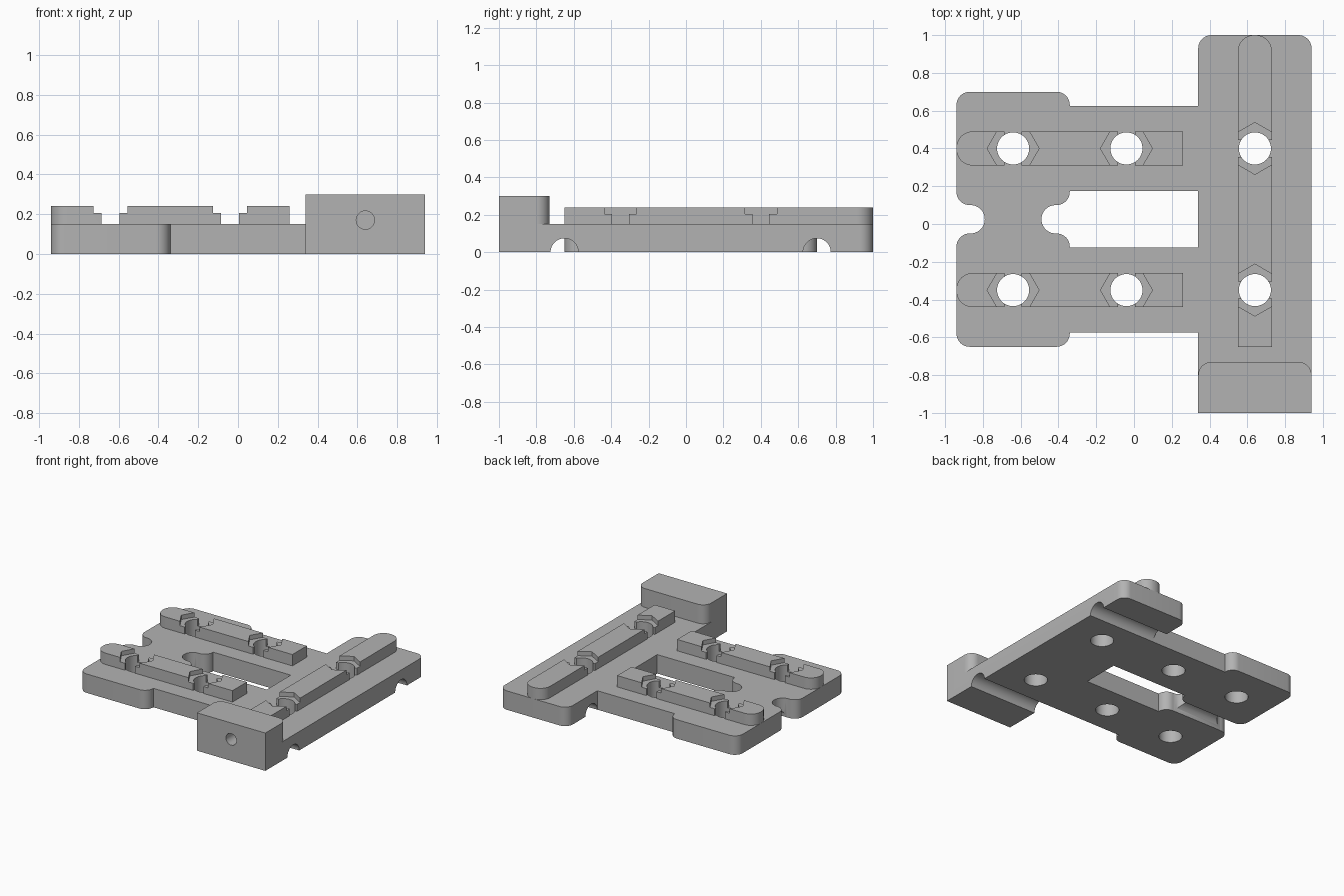
import bpy, bmesh, math
from mathutils import Vector, Matrix

cube = bpy.data.objects.get("Cube")
if cube:
    bpy.data.objects.remove(cube, do_unlink=True)

grey = bpy.data.materials.new("plain grey")
grey.use_nodes = True
COLOUR = (0.45, 0.45, 0.45, 1)
grey.diffuse_color = COLOUR
grey.node_tree.nodes["Principled BSDF"].inputs["Base Color"].default_value = COLOUR

TOP = 0.15        # plate thickness
RAIL_TOP = 0.24
BOLTS = [(x, y) for x in (-0.64, -0.04, 0.64) for y in (-0.35, 0.40)]


def outline(corners, steps=10):
    """Right-angled outline; a third value in a corner is its fillet radius."""
    pts = []
    n = len(corners)
    for i, c in enumerate(corners):
        p = Vector(c[:2])
        r = c[2] if len(c) > 2 else 0
        if not r:
            pts.append(p)
            continue
        a = (Vector(corners[i - 1][:2]) - p).normalized()
        b = (Vector(corners[(i + 1) % n][:2]) - p).normalized()
        centre = p + (a + b) * r
        for k in range(steps + 1):
            t = math.pi / 2 * k / steps
            pts.append(centre - (b * math.cos(t) + a * math.sin(t)) * r)
    clean = []
    for p in pts:
        if not clean or (p - clean[-1]).length > 1e-4:
            clean.append(p)
    if (clean[0] - clean[-1]).length < 1e-4:
        clean.pop()
    return clean


def finish(name, bm):
    bmesh.ops.recalc_face_normals(bm, faces=bm.faces)
    mesh = bpy.data.meshes.new(name)
    bm.to_mesh(mesh)
    bm.free()
    mesh.materials.append(grey)
    ob = bpy.data.objects.new(name, mesh)
    bpy.context.collection.objects.link(ob)
    return ob


def prism(name, corners, z0, z1):
    bm = bmesh.new()
    face = bm.faces.new([bm.verts.new((p.x, p.y, z0)) for p in outline(corners)])
    new = bmesh.ops.extrude_face_region(bm, geom=[face])["geom"]
    top = [v for v in new if isinstance(v, bmesh.types.BMVert)]
    bmesh.ops.translate(bm, verts=top, vec=(0, 0, z1 - z0))
    return finish(name, bm)


def cylinder(name, centre, r, depth, axis="Z", sides=48, turn=0):
    rot = {"X": Matrix.Rotation(math.pi / 2, 4, "Y"),
           "Y": Matrix.Rotation(math.pi / 2, 4, "X"),
           "Z": Matrix.Rotation(turn, 4, "Z")}[axis]
    bm = bmesh.new()
    bmesh.ops.create_cone(bm, cap_ends=True, segments=sides, radius1=r, radius2=r,
                          depth=depth, matrix=Matrix.Translation(centre) @ rot)
    return finish(name, bm)


def box(name, x0, x1, y0, y1, z0, z1):
    return prism(name, [(x0, y0), (x1, y0), (x1, y1), (x0, y1)], z0, z1)


def combine(ob, tool, operation="DIFFERENCE"):
    bpy.ops.object.select_all(action="DESELECT")
    bpy.context.view_layer.objects.active = ob
    ob.select_set(True)
    mod = ob.modifiers.new("cut", "BOOLEAN")
    mod.operation = operation
    mod.solver = "EXACT"
    mod.object = tool
    bpy.ops.object.modifier_apply(modifier=mod.name)
    bpy.data.objects.remove(tool, do_unlink=True)


def smooth(ob):
    bpy.ops.object.select_all(action="DESELECT")
    bpy.context.view_layer.objects.active = ob
    ob.select_set(True)
    bpy.ops.object.shade_smooth_by_angle(angle=math.radians(30))


# Base plate: notched wing, two bars and the long cross strip
R, N = 0.07, 0.075
plate = prism("base_plate", [
    (0.94, -1), (0.94, 1, R), (0.34, 1, R), (0.34, 0.625), (-0.34, 0.625),
    (-0.34, 0.70, R), (-0.94, 0.70, R), (-0.94, 0.10, R), (-0.79, 0.10, N),
    (-0.79, -0.05, N), (-0.94, -0.05, R), (-0.94, -0.65, R), (-0.34, -0.65, R),
    (-0.34, -0.575), (0.34, -0.575), (0.34, -1)], 0, TOP)

# Raised end block, rounded at the back
combine(plate, prism("end_block", [(0.34, -1), (0.94, -1), (0.94, -0.73, R),
                                   (0.34, -0.73, R)], 0, 0.30), "UNION")

# Central window running into the neck
combine(plate, prism("window_cutter", [
    (0.34, -0.125), (0.34, 0.175), (-0.34, 0.175), (-0.34, 0.10, R), (-0.49, 0.10, N),
    (-0.49, -0.05, N), (-0.34, -0.05, R), (-0.34, -0.125)], -0.1, 0.5))

# Half-round grooves underneath: two across the strip, one across the neck
for x, y, length in ((0.64, -0.65, 0.64), (0.64, 0.70, 0.64), (-0.64, 0.025, 0.5)):
    combine(plate, cylinder("groove_cutter", (x, y, 0), 0.074, length, "X"))

# Blind hole in the front of the block
combine(plate, cylinder("front_hole_cutter", (0.64, -1, 0.17), 0.046, 0.4, "Y", 32))

# Bolt holes
for x, y in BOLTS:
    combine(plate, cylinder("bolt_cutter", (x, y, 0.1), 0.085, 0.5))
smooth(plate)

# Rails with one rounded end
W, E = 0.09, 0.085
rails = []
for name, y in (("front_rail", -0.35), ("back_rail", 0.40)):
    rails.append((prism(name, [(-0.94, y - W, E), (0.26, y - W), (0.26, y + W),
                               (-0.94, y + W, E)], TOP, RAIL_TOP), False))
rails.append((prism("cross_rail", [(0.64 - W, -0.65), (0.64 + W, -0.65),
                                   (0.64 + W, 1, E), (0.64 - W, 1, E)], TOP, RAIL_TOP), True))

# Hexagonal nut pocket, cross slot and bolt hole at each bolt
for rail, along_y in rails:
    for x, y in BOLTS:
        on_rail = x > 0.5 if along_y else x < 0.5 and (y > 0) == (rail.name == "back_rail")
        if not on_rail:
            continue
        # create_cone puts its first corner on an axis, so test which one by turning
        pocket = cylinder("pocket_cutter", (x, y, 0.255), 0.1375, 0.1, sides=6)
        co = pocket.data.vertices[0].co - Vector((x, y, 0))
        corner_on_y = min(abs((v.co - Vector((x, y, 0))).x) for v in pocket.data.vertices) < 0.01
        if corner_on_y != along_y:
            pocket.data.transform(Matrix.Translation((x, y, 0))
                                  @ Matrix.Rotation(math.pi / 6, 4, "Z")
                                  @ Matrix.Translation((-x, -y, 0)))
        combine(rail, pocket)
        sx, sy = (0.2, 0.045) if along_y else (0.045, 0.2)
        combine(rail, box("slot_cutter", x - sx, x + sx, y - sy, y + sy, 0.1, 0.4))
        combine(rail, cylinder("bolt_cutter", (x, y, 0.2), 0.085, 0.5))
    smooth(rail)
